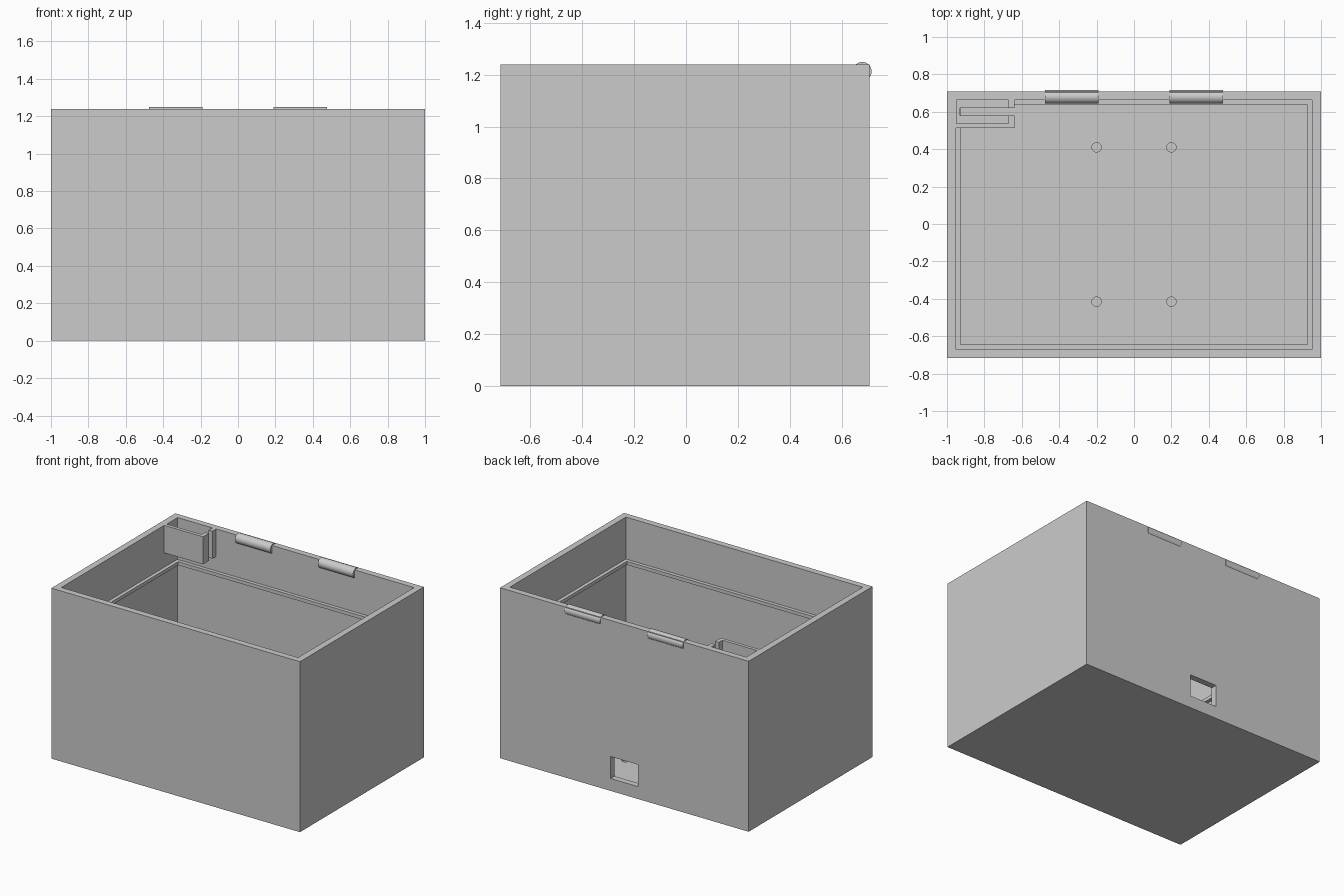
import bpy
import math

if "Cube" in bpy.data.objects:
    bpy.data.objects.remove(bpy.data.objects["Cube"])

grey = bpy.data.materials.new("plain_grey")
grey.use_nodes = True
colour = (0.6, 0.6, 0.6, 1)
grey.diffuse_color = colour
grey.node_tree.nodes["Principled BSDF"].inputs["Base Color"].default_value = colour


def finish(name):
    ob = bpy.context.object
    ob.name = name
    bpy.ops.object.transform_apply(location=True, rotation=True, scale=True)
    ob.data.materials.append(grey)
    return ob


def block(name, xs, ys, zs):
    """Box from its low and high limits on each axis."""
    spans = (xs, ys, zs)
    bpy.ops.mesh.primitive_cube_add(size=1, location=[(a + b) / 2 for a, b in spans])
    bpy.context.object.scale = [b - a for a, b in spans]
    return finish(name)


def rod(name, centre, radius, length, turn=(0, 0, 0)):
    bpy.ops.mesh.primitive_cylinder_add(vertices=48, radius=radius, depth=length,
                                        location=centre, rotation=turn)
    return finish(name)


def cut(body, cutter):
    cutter.hide_render = True
    mod = body.modifiers.new("cut", "BOOLEAN")
    mod.operation = "DIFFERENCE"
    mod.solver = "EXACT"
    mod.object = cutter
    bpy.context.view_layer.objects.active = body
    bpy.ops.object.modifier_apply(modifier=mod.name)
    bpy.data.objects.remove(cutter)


HEIGHT, FLOOR = 1.24, 0.085
FRONT, BACK = -0.716, 0.708
IN_X, IN_FRONT, IN_BACK = 0.953, -0.67, 0.663
LIP = 0.026

# Open box with a rear cable opening and four blind screw holes
case = block("box_shell", (-1, 1), (FRONT, BACK), (0, HEIGHT))
cut(case, block("cavity", (-IN_X, IN_X), (IN_FRONT, IN_BACK), (FLOOR, 1.5)))
cut(case, block("rear_opening", (-0.11, 0.11), (0.6, 0.8), (0.09, 0.25)))
for x in (-0.2, 0.2):
    for y in (-0.415, 0.41):
        cut(case, rod("screw_hole", (x, y, FLOOR), 0.025, 0.1))

# Narrow shelf around the inside
shelf = block("inner_shelf", (-IN_X, IN_X), (IN_FRONT, IN_BACK), (0.91, 0.935))
cut(shelf, block("shelf_opening", (LIP - IN_X, IN_X - LIP),
                 (IN_FRONT + LIP, IN_BACK - LIP), (0.8, 1.0)))

# Corner pocket with a slot through its side and floor
pocket = block("corner_pocket", (-IN_X, -0.64), (0.513, IN_BACK), (1.04, HEIGHT))
cut(pocket, block("pocket_cavity", (-0.95, -0.67), (0.538, 0.8), (1.065, 1.5)))
cut(pocket, block("pocket_slot", (-0.93, -0.5), (0.58, 0.62), (0.9, 1.5)))

# Hinge barrels along the back rim
for name, side in (("left_hinge", 1), ("right_hinge", -1)):
    rod(name, (side * 0.333, 0.68, 1.213), 0.036, 0.284, (0, math.pi / 2, 0))
    bpy.ops.object.shade_smooth_by_angle(angle=math.radians(35))
